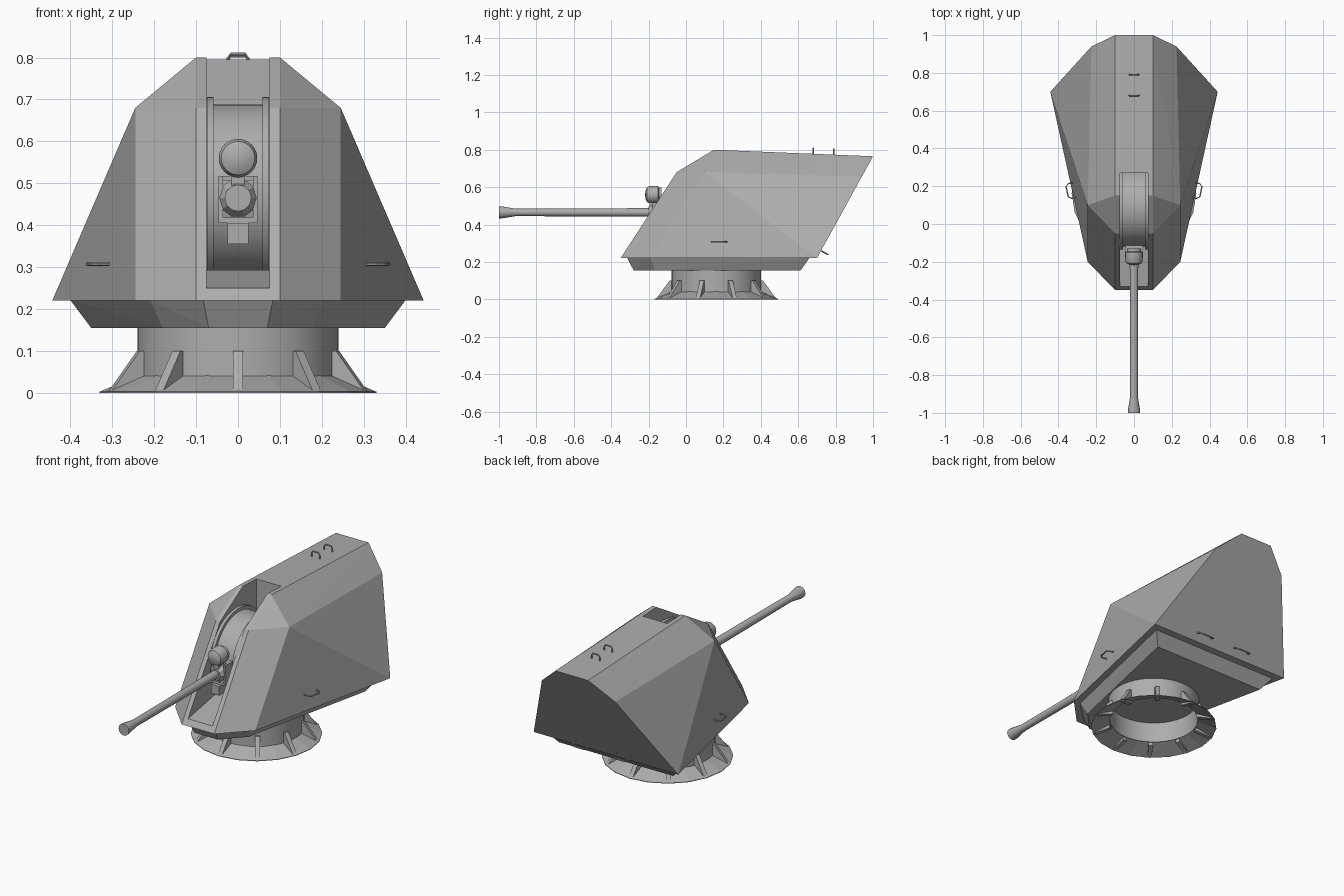
import bpy, bmesh, math
from mathutils import Vector, Matrix

if "Cube" in bpy.data.objects:
    bpy.data.objects.remove(bpy.data.objects["Cube"])

GREY = (0.42, 0.42, 0.42, 1)
paint = bpy.data.materials.new("hull_grey")
paint.use_nodes = True
paint.diffuse_color = GREY
paint.node_tree.nodes["Principled BSDF"].inputs["Base Color"].default_value = GREY


def finish(name, bm, smooth=False):
    bmesh.ops.recalc_face_normals(bm, faces=bm.faces)
    mesh = bpy.data.meshes.new(name)
    bm.to_mesh(mesh)
    bm.free()
    mesh.materials.append(paint)
    obj = bpy.data.objects.new(name, mesh)
    bpy.context.collection.objects.link(obj)
    bpy.ops.object.select_all(action='DESELECT')
    obj.select_set(True)
    bpy.context.view_layer.objects.active = obj
    if smooth:
        bpy.ops.object.shade_smooth_by_angle(angle=math.radians(30))
    return obj


def mirrored_hull(name, points):
    """Convex solid from the points of one half."""
    bm = bmesh.new()
    for x, y, z in points:
        bm.verts.new((x, y, z))
        bm.verts.new((-x, y, z))
    bmesh.ops.convex_hull(bm, input=bm.verts)
    bmesh.ops.dissolve_limit(bm, angle_limit=0.01, verts=bm.verts, edges=bm.edges)
    return finish(name, bm)


def extrude_x(name, profile, x0, x1):
    """Side profile in (y, z) swept across x."""
    bm = bmesh.new()
    face = bm.faces.new([bm.verts.new((x0, y, z)) for y, z in profile])
    new = bmesh.ops.extrude_face_region(bm, geom=[face])["geom"]
    verts = [v for v in new if isinstance(v, bmesh.types.BMVert)]
    bmesh.ops.translate(bm, verts=verts, vec=(x1 - x0, 0, 0))
    return finish(name, bm)


def box(name, x, y, z):
    return extrude_x(name, [(y[0], z[0]), (y[1], z[0]), (y[1], z[1]), (y[0], z[1])], *x)


def lathe(name, profile, sides, matrix, smooth=True, turn=0.0):
    """Revolve (radius, height) points round local z; zero radius closes an end."""
    bm = bmesh.new()
    rings = []
    for r, h in profile:
        n = sides if r > 0 else 1
        angles = [2 * math.pi * i / sides + turn for i in range(n)]
        rings.append([bm.verts.new((r * math.cos(a), r * math.sin(a), h)) for a in angles])
    for a, b in zip(rings, rings[1:]):
        for i in range(sides):
            quad = [a[i % len(a)], a[(i + 1) % len(a)],
                    b[(i + 1) % len(b)], b[i % len(b)]]
            bm.faces.new(list(dict.fromkeys(quad)))
    bm.transform(matrix)
    return finish(name, bm, smooth)


def handle(name, centre, along, out, length, height, r=0.004):
    """Bent-rod grab handle."""
    along, out, c = Vector(along).normalized(), Vector(out).normalized(), Vector(centre)
    side = along.cross(out).normalized()
    half = along * length / 2
    path = [c - half - out * 0.004, c - half + out * height * 0.6, c - half * 0.7 + out * height,
            c + half * 0.7 + out * height, c + half + out * height * 0.6, c + half - out * 0.004]
    bends = [out, out + along * 0.5, along, along, along * 0.5 - out, -out]
    bm = bmesh.new()
    rings = []
    for p, d in zip(path, bends):
        normal = side.cross(d.normalized())
        rings.append([bm.verts.new(p + r * (math.cos(a) * side + math.sin(a) * normal))
                      for a in (math.pi * k / 3 for k in range(6))])
    for a, b in zip(rings, rings[1:]):
        for i in range(6):
            bm.faces.new([a[i], a[(i + 1) % 6], b[(i + 1) % 6], b[i]])
    bm.faces.new(rings[0])
    bm.faces.new(rings[-1])
    return finish(name, bm, True)


# Faceted turret shell
shell = mirrored_hull("turret_shell", [
    (0.1, -0.35, 0.22), (0.245, -0.2, 0.22), (0.443, 0.7, 0.22),
    (0.1, -0.05, 0.68), (0.245, 0.1, 0.68), (0.1, 0.15, 0.8),
    (0.1, 1.0, 0.765), (0.225, 0.94, 0.656)])

# Gun slot cut into the shell
cutter = extrude_x("slot_cutter", [
    (-0.5, 0.25), (-0.33, 0.25), (-0.1, 0.293), (0.27, 0.293), (0.27, 1.0), (-0.5, 1.0)],
    -0.075, 0.075)
cutter.hide_render = True
cut = shell.modifiers.new("gun_slot", 'BOOLEAN')
cut.object = cutter
cut.operation = 'DIFFERENCE'
cut.solver = 'EXACT'
bpy.context.view_layer.objects.active = shell
bpy.ops.object.modifier_apply(modifier=cut.name)
bpy.data.objects.remove(cutter)

# Tapered skirt under the shell
mirrored_hull("lower_skirt", [
    (0.083, -0.315, 0.222), (0.21, -0.19, 0.222), (0.40, 0.66, 0.222),
    (0.07, -0.28, 0.155), (0.18, -0.165, 0.155), (0.35, 0.613, 0.155)])

# Open pedestal ring, flange and ribs
base = Matrix.Translation((0, 0.162, 0))
lathe("pedestal_ring", [(0.24, 0.16), (0.24, 0.04), (0.232, 0.04), (0.232, 0.16)], 40, base)
lathe("pedestal_flange", [(0.236, 0.043), (0.33, 0.003), (0.33, 0), (0.236, 0.038)],
      20, base, False, math.pi / 2)
for i in range(10):
    rib = extrude_x("flange_rib", [(-0.236, 0.1), (-0.236, 0.02), (-0.315, 0), (-0.32, 0.005),
                                   (-0.25, 0.1)], -0.012, 0.012)
    rib.data.transform(base @ Matrix.Rotation(i * math.pi / 5, 4, 'Z'))

# Elevating drum with raised cheeks
across = Matrix.Translation((0, 0.09, 0.48)) @ Matrix.Rotation(math.pi / 2, 4, 'Y')
lathe("elevation_drum", [(0, -0.06), (0.208, -0.06), (0.208, 0.06), (0, 0.06)], 48, across)
for s in (-1, 1):
    lathe("drum_cheek", [(0, s * 0.058), (0.226, s * 0.058), (0.226, s * 0.074), (0, s * 0.074)],
          48, across)

# Gun barrel with flared muzzle; local z points to the front
front = Matrix.Rotation(math.pi / 2, 4, 'X')
gun = Matrix.Translation((0, 0, 0.465)) @ front
lathe("gun_barrel", [(0, 0.1), (0.023, 0.1), (0.02, 0.91), (0.032, 0.985), (0.032, 1.0),
                     (0, 1.0)], 12, gun)
lathe("barrel_collar", [(0, 0.1), (0.047, 0.1), (0.047, 0.175), (0.032, 0.2), (0, 0.2)],
      10, gun, False)

# Cradle round the collar
for s in (-1, 1):
    box("cradle_side", sorted((s * 0.036, s * 0.047)), (-0.18, -0.09), (0.405, 0.518))
box("cradle_floor", (-0.047, 0.047), (-0.18, -0.09), (0.405, 0.418))
box("cradle_roof", (-0.047, 0.047), (-0.15, -0.09), (0.507, 0.518))
box("cradle_block", (-0.025, 0.025), (-0.2, -0.08), (0.355, 0.405))

# Round sight head above the gun
sight = Matrix.Translation((0, 0, 0.56)) @ front
lathe("sight_head", [(0, 0.13), (0.038, 0.13), (0.038, 0.145), (0.046, 0.15), (0.046, 0.195),
                     (0.04, 0.208), (0.024, 0.216), (0, 0.219)], 24, sight)
box("sight_stem", (-0.016, 0.016), (-0.195, -0.14), (0.49, 0.53))

# Grab handles on the roof, rear and sides
for y in (0.68, 0.79):
    handle("roof_handle", (0, y, 0.8 - (y - 0.15) * 0.041), (1, 0, 0), (0, 0, 1), 0.05, 0.03)
for s in (-1, 1):
    handle("rear_handle", (s * 0.125, 0.722, 0.26), (1, 0, 0), (0, 0.876, -0.481), 0.09, 0.042)
    handle("side_handle", (s * 0.315, 0.18, 0.307), (s * 0.217, 1, 0), (s, -0.217, 0.0),
           0.08, 0.04)
